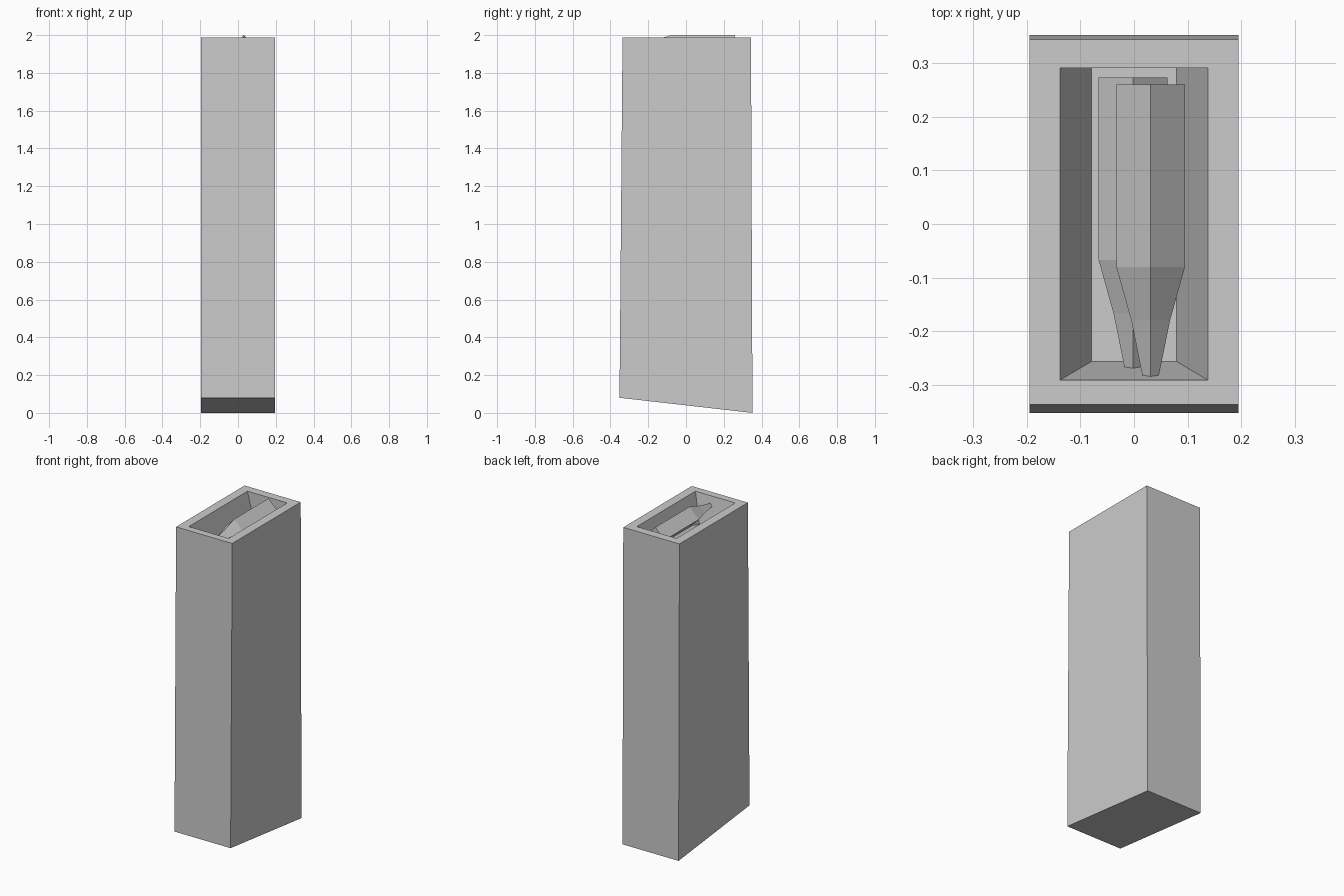
import bpy, bmesh

if "Cube" in bpy.data.objects:
    bpy.data.objects.remove(bpy.data.objects["Cube"])


def make_object(name, bm):
    bmesh.ops.recalc_face_normals(bm, faces=bm.faces)
    mesh = bpy.data.meshes.new(name)
    bm.to_mesh(mesh)
    bm.free()
    ob = bpy.data.objects.new(name, mesh)
    bpy.context.collection.objects.link(ob)
    return ob


def ring(bm, hx, y0, y1, z0, z1):
    # rectangle loop; front edge at (y0, z0), back edge at (y1, z1)
    return [bm.verts.new(c) for c in
            ((-hx, y0, z0), (hx, y0, z0), (hx, y1, z1), (-hx, y1, z1))]


def bridge(bm, a, b):
    n = len(a)
    for i in range(n):
        j = (i + 1) % n
        bm.faces.new((a[i], a[j], b[j], b[i]))


# Box body: slanted base, flat rim, tapered well with a floor
bm = bmesh.new()
loops = [ring(bm, 0.195, -0.352, 0.352, 0.08, 0.0),
         ring(bm, 0.195, -0.336, 0.344, 1.988, 1.988),
         ring(bm, 0.138, -0.291, 0.291, 1.988, 1.988),
         ring(bm, 0.079, -0.256, 0.291, 1.76, 1.76)]
for a, b in zip(loops, loops[1:]):
    bridge(bm, a, b)
bm.faces.new(loops[0])
bm.faces.new(loops[-1])
make_object("magazine_body", bm)

# Cartridges: four-sided case with a tapering nose, (y, radius, z drop)
PROFILE = ((0.26, 0.064, 0), (-0.08, 0.064, 0), (-0.18, 0.036, 0.004),
           (-0.284, 0.015, 0.008))


def cartridge(name, x, y, z):
    bm = bmesh.new()
    prev = None
    for py, r, drop in PROFILE:
        cur = [bm.verts.new((x + dx * r, y + py, z - drop + dz * r))
               for dx, dz in ((1, 0), (0, 1), (-1, 0), (0, -1))]
        if prev:
            bridge(bm, prev, cur)
        else:
            bm.faces.new(cur)
        prev = cur
    bm.faces.new(prev)
    make_object(name, bm)


cartridge("upper_cartridge", 0.031, 0, 1.936)
cartridge("lower_cartridge", -0.002, 0.013, 1.835)
